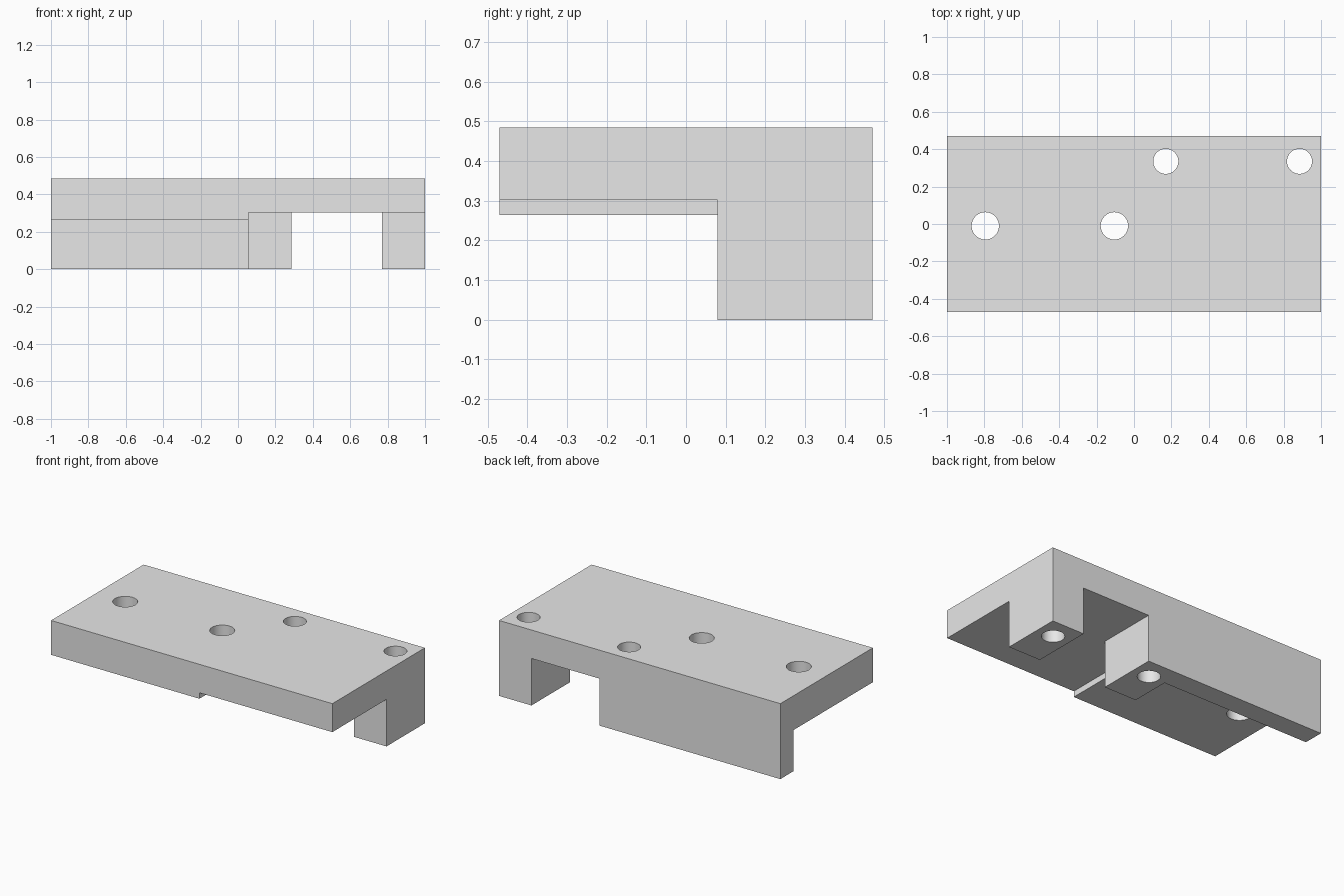
import bpy
import bmesh
from math import radians
from mathutils import Matrix

default = bpy.data.objects.get("Cube")
if default:
    bpy.data.objects.remove(default, do_unlink=True)

HALF_Y = 0.47
TOP = 0.485
THIN_UNDERSIDE = 0.302
THICK_UNDERSIDE = 0.264
STEP_X = 0.055
LEG_FRONT = 0.08
OUT = 1.3  # cutters reach past the block

grey = bpy.data.materials.new("plain grey")
grey.use_nodes = True
colour = (0.8, 0.8, 0.8, 1)
grey.diffuse_color = colour
grey.node_tree.nodes["Principled BSDF"].inputs["Base Color"].default_value = colour


def add_object(name, bm):
    bmesh.ops.recalc_face_normals(bm, faces=bm.faces)
    mesh = bpy.data.meshes.new(name)
    bm.to_mesh(mesh)
    bm.free()
    mesh.materials.append(grey)
    obj = bpy.data.objects.new(name, mesh)
    bpy.context.collection.objects.link(obj)
    return obj


def prism(name, outline, bottom, top):
    """Extrude a plan outline upwards."""
    bm = bmesh.new()
    low = [bm.verts.new((x, y, bottom)) for x, y in outline]
    high = [bm.verts.new((x, y, top)) for x, y in outline]
    bm.faces.new(low)
    bm.faces.new(high)
    for i in range(len(low)):
        j = (i + 1) % len(low)
        bm.faces.new((low[i], low[j], high[j], high[i]))
    return add_object(name, bm)


def rectangle(x0, x1, y0, y1):
    return [(x0, y0), (x1, y0), (x1, y1), (x0, y1)]


def drill(name, x, y, radius):
    bm = bmesh.new()
    bmesh.ops.create_cone(bm, cap_ends=True, segments=64, radius1=radius,
                          radius2=radius, depth=2, matrix=Matrix.Translation((x, y, 0)))
    return add_object(name, bm)


# Solid block
bracket = prism("mounting_bracket", rectangle(-1, 1, -HALF_Y, HALF_Y), 0, TOP)

# Recess under the thin half, with a slot through the back between two legs
leg_recess = [(STEP_X, -OUT), (OUT, -OUT), (OUT, LEG_FRONT), (0.77, LEG_FRONT),
              (0.77, OUT), (0.285, OUT), (0.285, LEG_FRONT), (STEP_X, LEG_FRONT)]
cutters = [prism("leg_recess", leg_recess, -1, THIN_UNDERSIDE)]

# Recess under the thick half, leaving a thin back wall
cutters.append(prism("wall_recess", rectangle(-OUT, STEP_X, -OUT, 0.337),
                     -1, THICK_UNDERSIDE))

# Through holes: two in the plate, two down the legs
for x, y, radius in [(-0.795, -0.01, 0.073), (-0.105, -0.01, 0.073),
                     (0.17, 0.335, 0.067), (0.885, 0.335, 0.067)]:
    cutters.append(drill("hole_cutter", x, y, radius))

bpy.ops.object.select_all(action="DESELECT")
bracket.select_set(True)
bpy.context.view_layer.objects.active = bracket
for cutter in cutters:
    cutter.hide_render = True
    modifier = bracket.modifiers.new(cutter.name, "BOOLEAN")
    modifier.operation = "DIFFERENCE"
    modifier.solver = "EXACT"
    modifier.object = cutter
    bpy.ops.object.modifier_apply(modifier=modifier.name)
    bpy.data.objects.remove(cutter, do_unlink=True)

# Smooth hole walls, sharp edges elsewhere
bpy.ops.object.shade_smooth_by_angle(angle=radians(30))
